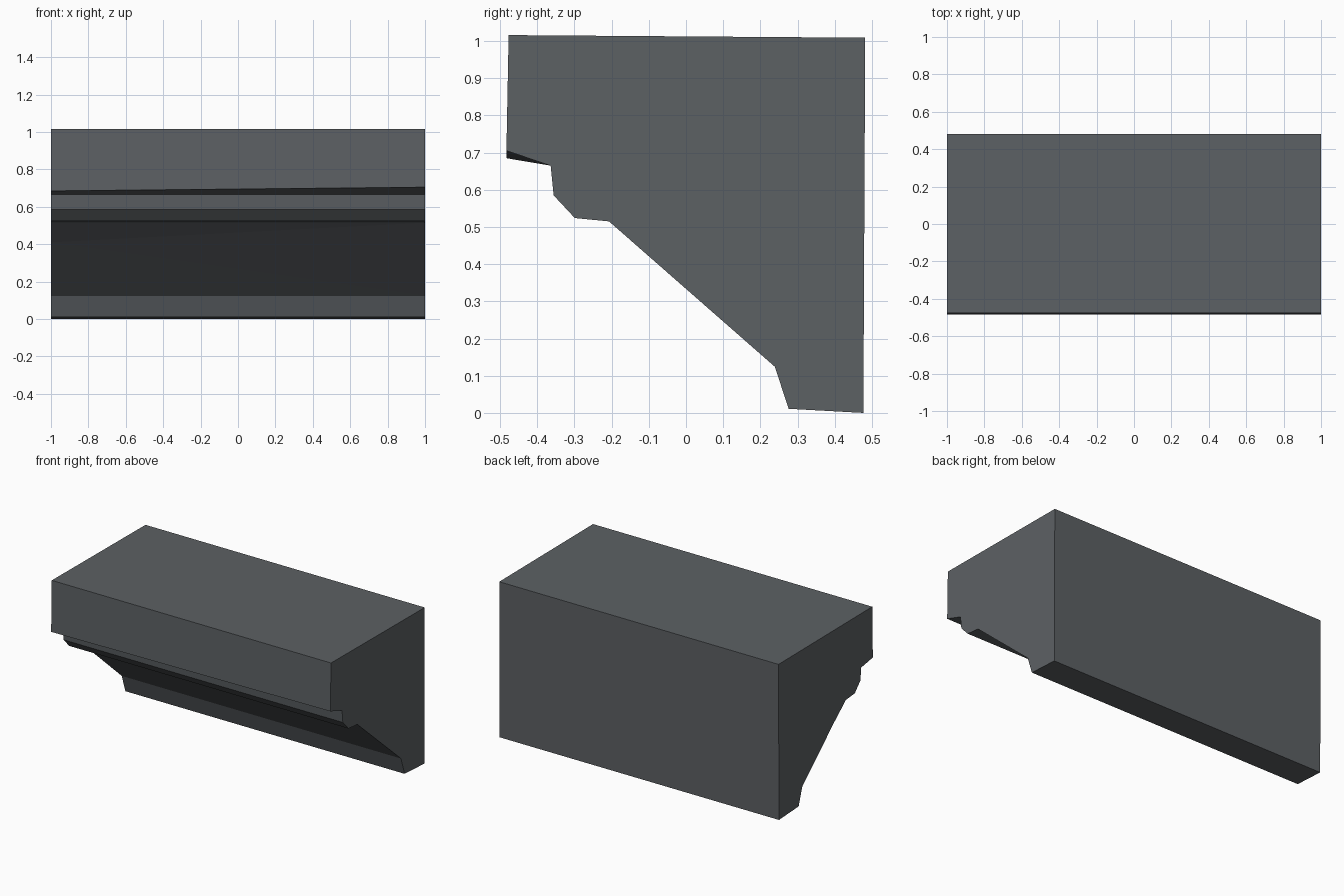
import bpy, bmesh

if "Cube" in bpy.data.objects:
    bpy.data.objects.remove(bpy.data.objects["Cube"])

# Stone colour
stone = bpy.data.materials.new("slate_grey")
stone.diffuse_color = (0.108, 0.119, 0.127, 1.0)
stone.use_nodes = True
stone.node_tree.nodes["Principled BSDF"].inputs["Base Color"].default_value = stone.diffuse_color

# Cornice cross-section (y, z), from the bottom back corner around the front
def profile(lip_z, cove):
    return [(0.477, 0.0), (0.276, 0.011), (0.239, 0.124), *cove,
            (-0.207, 0.515), (-0.299, 0.524), (-0.356, 0.585),
            (-0.364, 0.665), (-0.483, lip_z), (-0.477, 1.016), (0.482, 1.009)]

bm = bmesh.new()
left = [bm.verts.new((-1, y, z)) for y, z in profile(0.685, [(-0.08, 0.41)])]
right = [bm.verts.new((1, y, z)) for y, z in profile(0.705, [])]

# End caps
bm.faces.new(left)
bm.faces.new(right[::-1])

# Sloping underside: three facets, because only the left end has the cove point
bm.faces.new((left[2], left[3], right[2]))
bm.faces.new((left[3], right[3], right[2]))
bm.faces.new((left[3], left[4], right[3]))

# Remaining long strips between matching profile points
left_match = left[:3] + left[4:]
n = len(right)
for i in range(n):
    if i == 2:
        continue
    j = (i + 1) % n
    bm.faces.new((left_match[i], left_match[j], right[j], right[i]))

bmesh.ops.recalc_face_normals(bm, faces=bm.faces)
mesh = bpy.data.meshes.new("cornice_block")
bm.to_mesh(mesh)
bm.free()
mesh.materials.append(stone)
bpy.context.collection.objects.link(bpy.data.objects.new("cornice_block", mesh))
